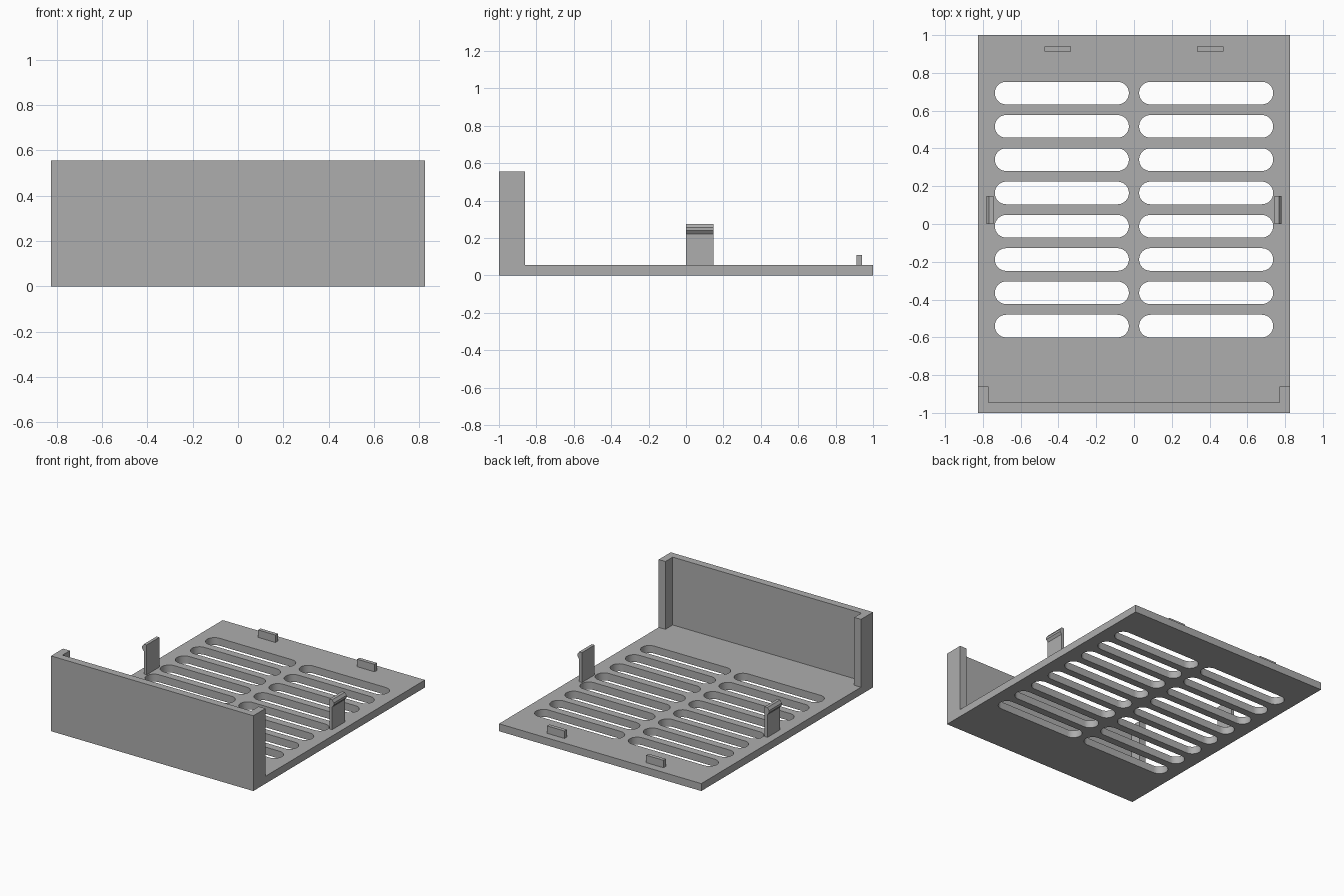
import bpy
import bmesh
from math import cos, sin, pi, radians
from mathutils import Vector

default = bpy.data.objects.get("Cube")
if default:
    bpy.data.objects.remove(default, do_unlink=True)

HALF_W, HALF_L = 0.825, 1.0
PLATE_T, WALL_H, WALL_T = 0.055, 0.555, 0.055

grey = bpy.data.materials.new("plain grey")
grey.use_nodes = True
colour = (0.42, 0.42, 0.42, 1)
grey.diffuse_color = colour
grey.node_tree.nodes["Principled BSDF"].inputs["Base Color"].default_value = colour


def prisms(name, outlines, direction):
    """Extrude each closed outline of 3D points along direction, as one object."""
    bm = bmesh.new()
    for outline in outlines:
        face = bm.faces.new([bm.verts.new(p) for p in outline])
        result = bmesh.ops.extrude_face_region(bm, geom=[face], use_keep_orig=True)
        moved = [g for g in result["geom"] if isinstance(g, bmesh.types.BMVert)]
        bmesh.ops.translate(bm, verts=moved, vec=Vector(direction))
    bmesh.ops.recalc_face_normals(bm, faces=bm.faces)
    mesh = bpy.data.meshes.new(name)
    bm.to_mesh(mesh)
    bm.free()
    mesh.materials.append(grey)
    obj = bpy.data.objects.new(name, mesh)
    bpy.context.collection.objects.link(obj)
    return obj


def rectangle(x0, x1, y0, y1, z):
    return [(x0, y0, z), (x1, y0, z), (x1, y1, z), (x0, y1, z)]


def slot(x0, x1, y, radius, z, steps=16):
    """Rounded-end slot outline."""
    points = []
    for cx, start in ((x1 - radius, -pi / 2), (x0 + radius, pi / 2)):
        for i in range(steps + 1):
            a = start + pi * i / steps
            points.append((cx + radius * cos(a), y + radius * sin(a), z))
    return points


# Base plate with two columns of ventilation slots
plate = prisms("base_plate", [rectangle(-HALF_W, HALF_W, -HALF_L, HALF_L, 0)], (0, 0, PLATE_T))
slots = [slot(x0, x1, 0.693 - 0.1762 * row, 0.06, -0.1)
         for row in range(8) for x0, x1 in ((-0.737, -0.027), (0.027, 0.737))]
cutter = prisms("slot_cutter", slots, (0, 0, 0.3))
cutter.hide_render = True
cut = plate.modifiers.new("slots", 'BOOLEAN')
cut.operation = 'DIFFERENCE'
cut.solver = 'EXACT'
cut.object = cutter
bpy.ops.object.select_all(action='DESELECT')
plate.select_set(True)
bpy.context.view_layer.objects.active = plate
bpy.ops.object.modifier_apply(modifier=cut.name)
bpy.data.objects.remove(cutter, do_unlink=True)
bpy.ops.object.shade_smooth_by_angle(angle=radians(30))

# Front wall with short returns at both ends
inner_x, inner_y, return_y = HALF_W - WALL_T, -HALF_L + WALL_T, -0.86
half = [(HALF_W, -HALF_L), (HALF_W, return_y), (inner_x, return_y), (inner_x, inner_y)]
wall = half + [(-x, y) for x, y in reversed(half)]
prisms("front_wall", [[(x, y, PLATE_T) for x, y in wall]], (0, 0, WALL_H - PLATE_T))

# Side snap clips with outward barbs, and rear locating tabs
clip = [(0.745, PLATE_T), (0.768, PLATE_T), (0.768, 0.222), (0.782, 0.24),
        (0.782, 0.256), (0.768, 0.275), (0.745, 0.275)]
for side, label in ((1, "left"), (-1, "right")):
    prisms(label + "_clip", [[(side * x, 0, z) for x, z in clip]], (0, 0.148, 0))
    prisms(label + "_rear_tab", [rectangle(side * 0.333, side * 0.475, 0.912, 0.94, PLATE_T)],
           (0, 0, 0.055))
